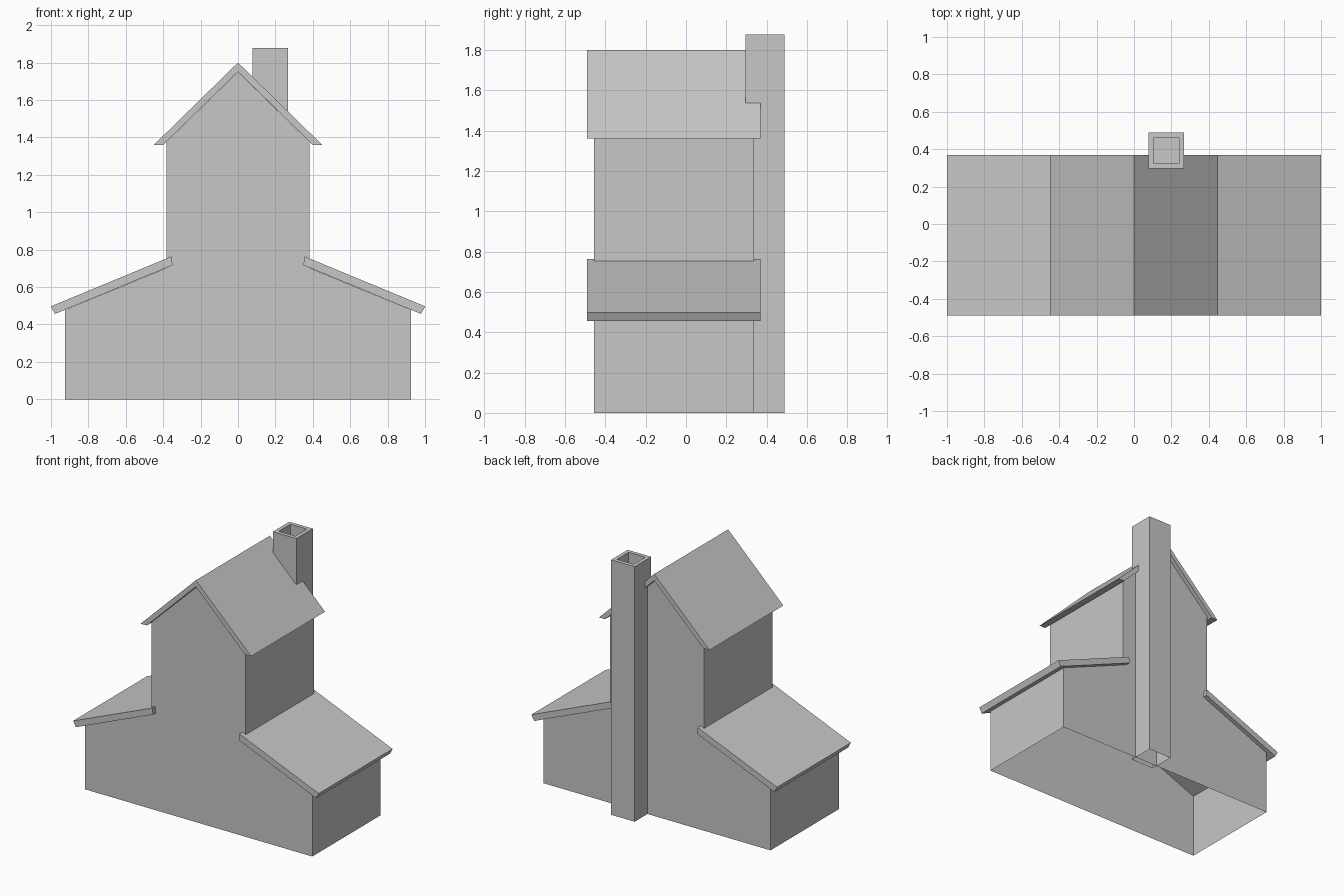
import bpy
import bmesh

if "Cube" in bpy.data.objects:
    bpy.data.objects.remove(bpy.data.objects["Cube"])

grey = bpy.data.materials.new("plain grey")
grey.diffuse_color = (0.57, 0.57, 0.57, 1.0)
grey.use_nodes = True
grey.node_tree.nodes["Principled BSDF"].inputs["Base Color"].default_value = grey.diffuse_color


def finish(name, bm):
    bmesh.ops.recalc_face_normals(bm, faces=bm.faces[:])
    mesh = bpy.data.meshes.new(name)
    bm.to_mesh(mesh)
    bm.free()
    mesh.materials.append(grey)
    obj = bpy.data.objects.new(name, mesh)
    bpy.context.collection.objects.link(obj)
    return obj


def extrude_profile(name, points, y0, y1, open_bottom=False):
    """Extrude an x-z outline along y."""
    bm = bmesh.new()
    front = [bm.verts.new((x, y0, z)) for x, z in points]
    back = [bm.verts.new((x, y1, z)) for x, z in points]
    bm.faces.new(front)
    bm.faces.new(back[::-1])
    n = len(points)
    for i in range(n):
        j = (i + 1) % n
        if open_bottom and points[i][1] == 0 and points[j][1] == 0:
            continue
        bm.faces.new((front[i], back[i], back[j], front[j]))
    return finish(name, bm)


# Walls: tall centre with two low wings, open underneath
half = [(0.925, 0), (0.925, 0.478), (0.383, 0.702), (0.383, 1.376)]
outline = half + [(0, 1.75)] + [(-x, z) for x, z in reversed(half)]
extrude_profile("walls", outline, -0.457, 0.338, open_bottom=True)

# Main gable roof, eaves cut level
extrude_profile("main_roof",
                [(0, 1.80), (0.45, 1.36), (0.40, 1.36), (0, 1.752),
                 (-0.40, 1.36), (-0.45, 1.36)], -0.49, 0.37)

# Lean-to roofs over the wings
for side, name in ((1, "right_wing_roof"), (-1, "left_wing_roof")):
    slab = [(0.355, 0.764), (1.0, 0.497), (0.979, 0.456), (0.35, 0.717)]
    extrude_profile(name, [(side * x, z) for x, z in slab], -0.49, 0.37)

# Chimney: square stack, open underneath, with a recessed flue
bm = bmesh.new()


def ring(inset, z):
    x0, x1, y0, y1 = 0.077 + inset, 0.268 - inset, 0.296 + inset, 0.488 - inset
    return [bm.verts.new((x, y, z)) for x, y in
            ((x0, y0), (x1, y0), (x1, y1), (x0, y1))]


rings = [ring(0, 0), ring(0, 1.878), ring(0.028, 1.878), ring(0.028, 1.72)]
for a, b in zip(rings, rings[1:]):
    for i in range(4):
        j = (i + 1) % 4
        bm.faces.new((a[i], a[j], b[j], b[i]))
bm.faces.new(rings[-1])
finish("chimney", bm)
